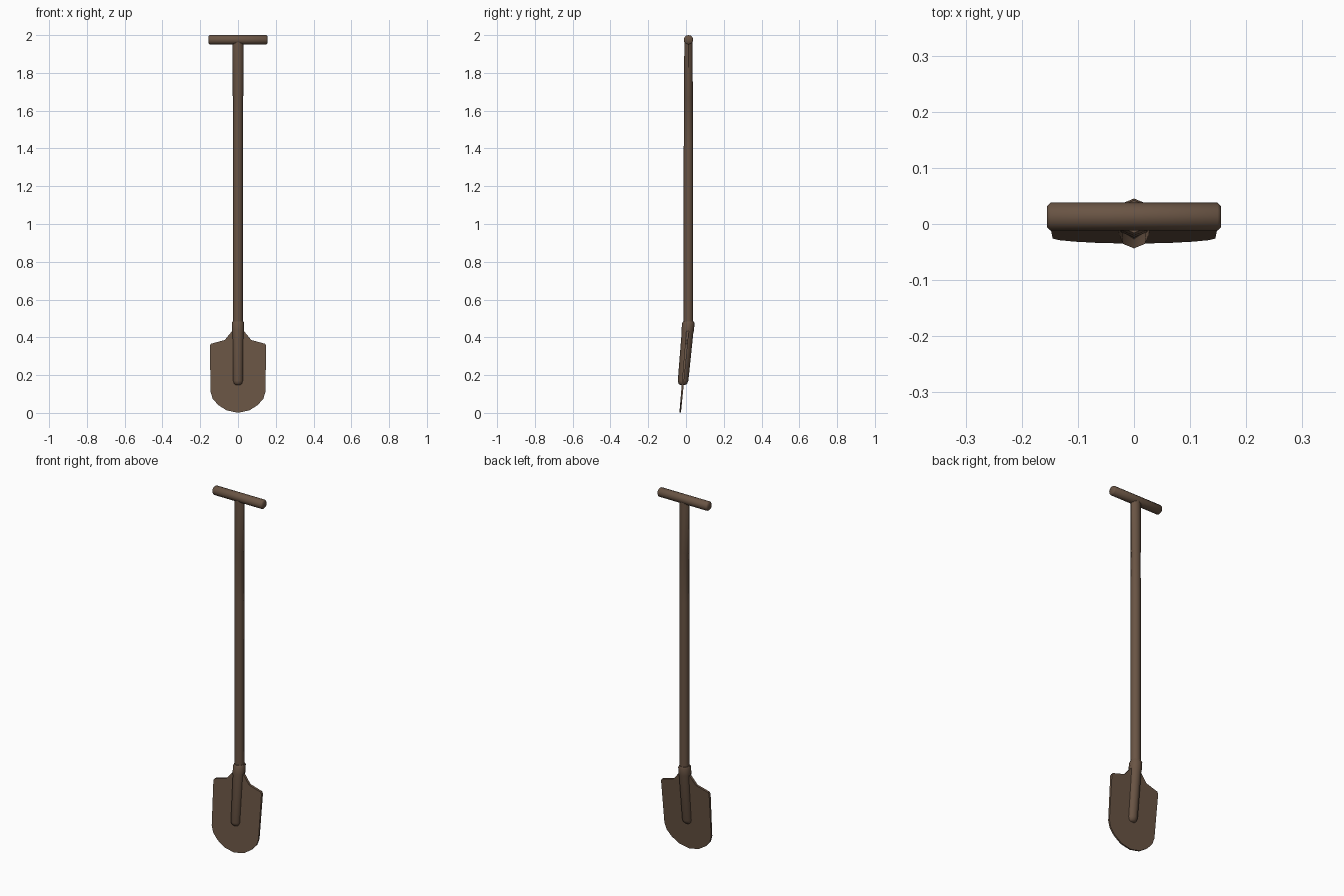
import bpy, bmesh, math
from mathutils import Vector

if "Cube" in bpy.data.objects:
    bpy.data.objects.remove(bpy.data.objects["Cube"])

brown = bpy.data.materials.new("dark_brown")
brown.diffuse_color = (0.142, 0.089, 0.058, 1)
brown.use_nodes = True
brown.node_tree.nodes["Principled BSDF"].inputs["Base Color"].default_value = brown.diffuse_color


def finish(name, bm, angle):
    bmesh.ops.recalc_face_normals(bm, faces=bm.faces)
    me = bpy.data.meshes.new(name)
    bm.to_mesh(me)
    bm.free()
    ob = bpy.data.objects.new(name, me)
    bpy.context.collection.objects.link(ob)
    me.materials.append(brown)
    bpy.ops.object.select_all(action='DESELECT')
    ob.select_set(True)
    bpy.context.view_layer.objects.active = ob
    bpy.ops.object.shade_smooth_by_angle(angle=math.radians(angle))
    return ob


def tube(name, rings, u, v, sides):
    """rings: (centre, radius along u, radius along v)"""
    bm = bmesh.new()
    loops = []
    for c, ru, rv in rings:
        loops.append([bm.verts.new(Vector(c)
                      + Vector(u) * ru * math.cos(2 * math.pi * i / sides)
                      + Vector(v) * rv * math.sin(2 * math.pi * i / sides))
                      for i in range(sides)])
    for a, b in zip(loops, loops[1:]):
        for i in range(sides):
            j = (i + 1) % sides
            bm.faces.new((a[i], a[j], b[j], b[i]))
    bm.faces.new(loops[0])
    bm.faces.new(loops[-1])
    return finish(name, bm, 50)


X, Y, Z = (1, 0, 0), (0, 1, 0), (0, 0, 1)
CY = 0.013  # shaft axis


def lean(z):
    """y of the tilted blade and socket axis"""
    return -0.031 + 0.0915 * z


# Cross grip
tube("grip", [((x, CY, 1.975), r, r) for x, r in
              ((-0.155, 0.019), (-0.149, 0.025), (0.149, 0.025), (0.155, 0.019))],
     Y, Z, 12)

# Shaft, with the slightly wider upper part
tube("shaft", [((0, CY, z), rx, ry) for z, rx, ry in
               ((0.44, 0.026, 0.025), (1.4, 0.026, 0.025), (1.675, 0.026, 0.023),
                (1.68, 0.029, 0.023), (1.965, 0.029, 0.022))], X, Y, 8)

# Tilted socket that runs down onto the blade
tube("socket", [((0, lean(z), z), r, r) for z, r in
                ((0.148, 0.014), (0.155, 0.023), (0.17, 0.028), (0.42, 0.031),
                 (0.435, 0.033), (0.475, 0.033), (0.483, 0.029))], X, Y, 8)

# Blade: mirrored outline, thinner towards the cutting edge
half = [(0.03, 0.435), (0.07, 0.386), (0.11, 0.375), (0.143, 0.366), (0.149, 0.355),
        (0.145, 0.11), (0.134, 0.075), (0.105, 0.042), (0.06, 0.013)]
outline = half + [(0, 0.001)] + [(-x, z) for x, z in reversed(half)]
bm = bmesh.new()
sheets = []
for side in (-1, 1):
    sheets.append([bm.verts.new((x, lean(z) + side * (0.004 + 0.008 * min(z, 0.36)), z))
                   for x, z in outline])
for s in sheets:
    bm.faces.new(s)
n = len(outline)
for i in range(n):
    j = (i + 1) % n
    bm.faces.new((sheets[0][i], sheets[0][j], sheets[1][j], sheets[1][i]))
finish("blade", bm, 30)
